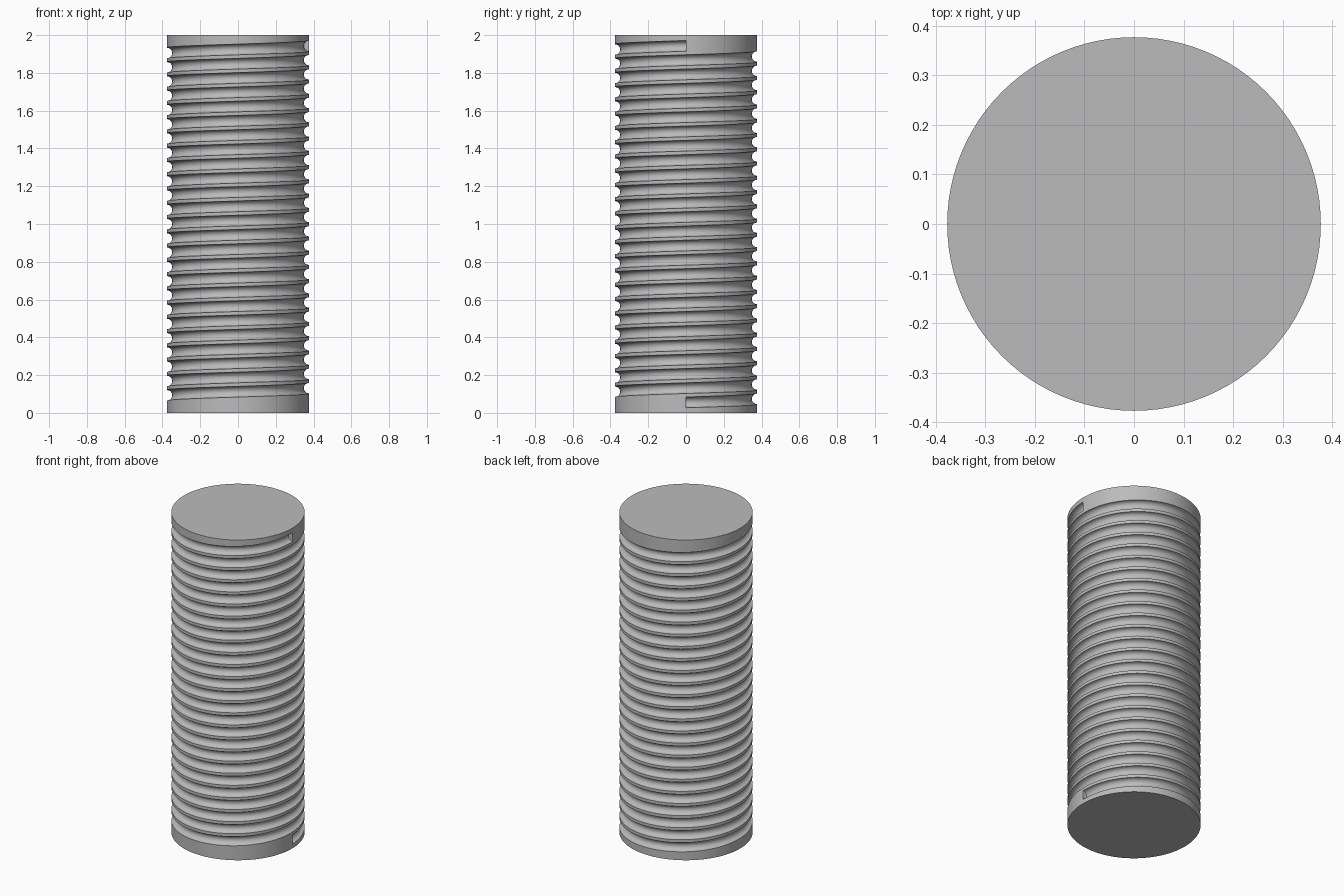
import bpy, bmesh
from math import cos, sin, pi, tau

cube = bpy.data.objects.get("Cube")
if cube:
    bpy.data.objects.remove(cube)

RADIUS, HEIGHT = 0.377, 2.0
GROOVE = 0.0285          # radius of the half-round groove
START, PITCH, TURNS = 0.0555, 0.0755, 25
SEG, ARC = 96, 10        # steps per turn, steps across the groove
TOTAL = SEG * TURNS

steel = bpy.data.materials.new("plain_grey")
steel.use_nodes = True
grey = (0.5, 0.5, 0.5, 1)
steel.diffuse_color = grey
steel.node_tree.nodes["Principled BSDF"].inputs["Base Color"].default_value = grey

bm = bmesh.new()


def point(step, radius, z):
    a = tau * step / SEG
    return bm.verts.new((radius * cos(a), radius * sin(a), z))


def groove_section(step):
    """Half-round section, from lower lip to upper lip."""
    z = START + PITCH * step / SEG
    angles = [pi * k / ARC for k in range(ARC + 1)]
    return [point(step, RADIUS - GROOVE * sin(t), z - GROOVE * cos(t)) for t in angles]


def strip(lower, upper):
    """Quads between two matching runs of vertices."""
    for i in range(len(lower) - 1):
        bm.faces.new((lower[i], lower[i + 1], upper[i + 1], upper[i]))


# Helical groove
sections = [groove_section(i) for i in range(TOTAL + 1)]
for k in range(ARC):
    strip([s[k] for s in sections], [s[k + 1] for s in sections])
lower_lip = [s[0] for s in sections]
upper_lip = [s[-1] for s in sections]

# Flat walls that close both ends of the groove
bm.faces.new(sections[0])
bm.faces.new(sections[-1][::-1])

# Thread crest between neighbouring turns
strip(upper_lip[:TOTAL - SEG + 1], lower_lip[SEG:])

# Plain collars and end discs
base = [point(i, RADIUS, 0) for i in range(SEG)]
top = [point(i, RADIUS, HEIGHT) for i in range(SEG)]
strip(base + base[:1], lower_lip[:SEG + 1])
strip(upper_lip[TOTAL - SEG:], top + top[:1])
bm.faces.new(base[::-1])
bm.faces.new(top)

bmesh.ops.recalc_face_normals(bm, faces=bm.faces)
mesh = bpy.data.meshes.new("threaded_rod")
bm.to_mesh(mesh)
bm.free()
mesh.materials.append(steel)

rod = bpy.data.objects.new("threaded_rod", mesh)
bpy.context.collection.objects.link(rod)
bpy.ops.object.select_all(action="DESELECT")
rod.select_set(True)
bpy.context.view_layer.objects.active = rod
bpy.ops.object.shade_smooth_by_angle(angle=pi / 6)
